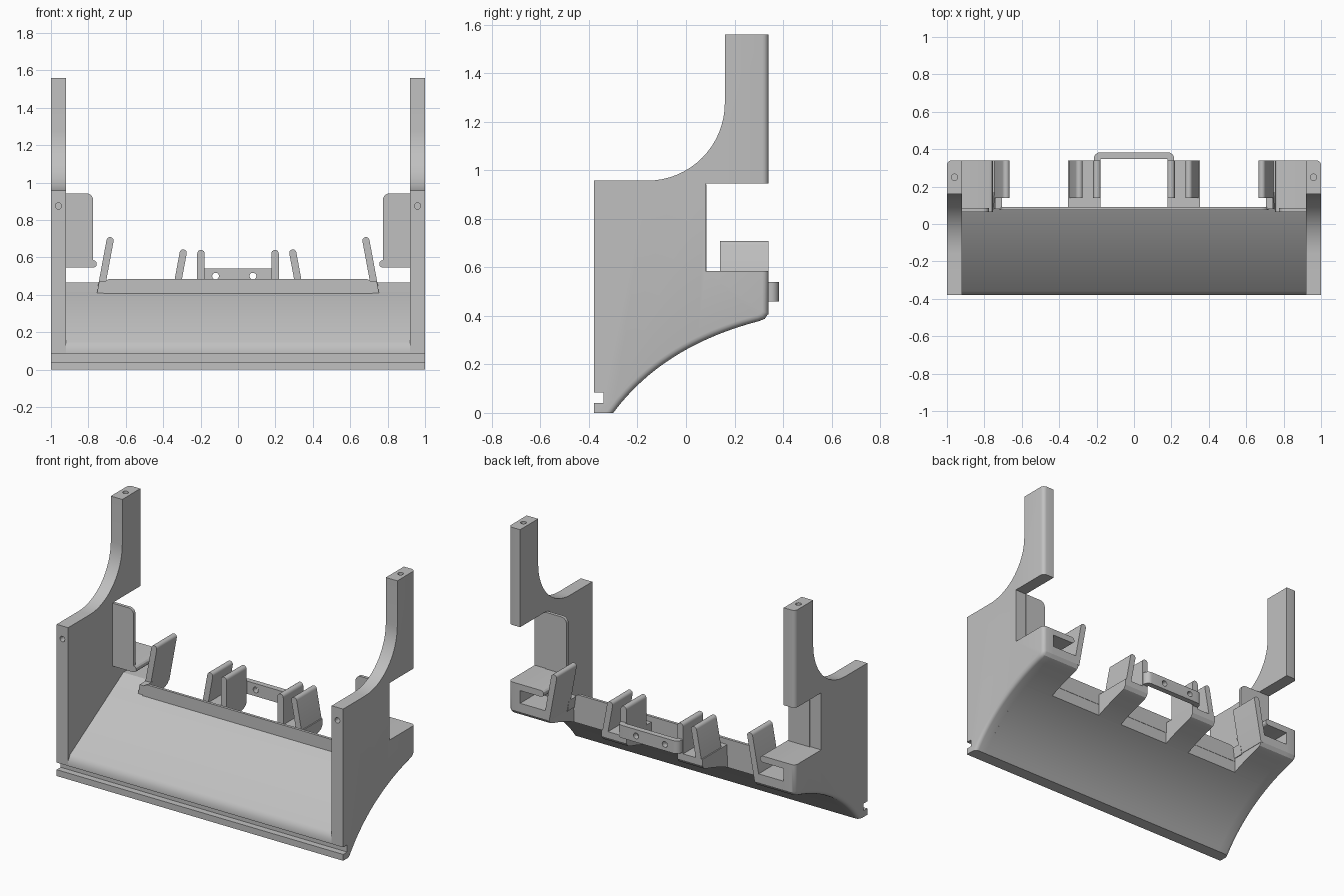
import bpy, bmesh, math
from mathutils import Vector

cube = bpy.data.objects.get("Cube")
if cube:
    bpy.data.objects.remove(cube)

grey = bpy.data.materials.new("plain_grey")
grey.use_nodes = True
grey.diffuse_color = (0.53, 0.53, 0.53, 1)
grey.node_tree.nodes["Principled BSDF"].inputs["Base Color"].default_value = grey.diffuse_color
parts = []


def prism(name, outline, axis, a, b, round_edge=None, radius=0.025):
    """Extrude a 2D outline along an axis from a to b; optionally round chosen edges."""
    place = {"x": lambda p, d: (d, p[0], p[1]),
             "y": lambda p, d: (p[0], d, p[1]),
             "z": lambda p, d: (p[0], p[1], d)}[axis]
    bm = bmesh.new()
    ends = [[bm.verts.new(place(p, d)) for p in outline] for d in (a, b)]
    bm.faces.new(ends[0])
    bm.faces.new(ends[1])
    n = len(outline)
    for i in range(n):
        j = (i + 1) % n
        bm.faces.new((ends[0][i], ends[0][j], ends[1][j], ends[1][i]))
    bmesh.ops.recalc_face_normals(bm, faces=bm.faces)
    if round_edge:
        edges = [e for e in bm.edges if round_edge(e)]
        bmesh.ops.bevel(bm, geom=edges, offset=radius, segments=4, profile=0.5,
                        affect='EDGES', clamp_overlap=False)
        bmesh.ops.recalc_face_normals(bm, faces=bm.faces)
    mesh = bpy.data.meshes.new(name)
    bm.to_mesh(mesh)
    bm.free()
    mesh.materials.append(grey)
    ob = bpy.data.objects.new(name, mesh)
    bpy.context.collection.objects.link(ob)
    parts.append(ob)
    return ob


def arc(cx, cy, r, start, end, steps=6):
    angles = [math.radians(start + (end - start) * i / steps) for i in range(steps + 1)]
    return [(cx + r * math.cos(t), cy + r * math.sin(t)) for t in angles]


def drill(ob, centre, axis, radius, depth):
    """Cut a round hole and drop the cutter."""
    bm = bmesh.new()
    bmesh.ops.create_cone(bm, cap_ends=True, segments=20, radius1=radius,
                          radius2=radius, depth=depth)
    mesh = bpy.data.meshes.new("hole_cutter")
    bm.to_mesh(mesh)
    bm.free()
    cutter = bpy.data.objects.new("hole_cutter", mesh)
    bpy.context.collection.objects.link(cutter)
    cutter.hide_render = True
    cutter.location = centre
    cutter.rotation_euler = Vector((0, 0, 1)).rotation_difference(Vector(axis)).to_euler()
    mod = ob.modifiers.new("hole", 'BOOLEAN')
    mod.operation = 'DIFFERENCE'
    mod.solver = 'EXACT'
    mod.object = cutter
    bpy.context.view_layer.objects.active = ob
    bpy.ops.object.modifier_apply(modifier=mod.name)
    bpy.data.objects.remove(cutter)


def low(y):
    """Height of the curved underside at depth y."""
    t = (-0.408 + math.sqrt(0.1665 + 0.768 * (y + 0.3))) / 0.384
    return max(0, 0.55 * t - 0.172 * t * t)


def underside(y0, y1, steps):
    ys = [y0 + (y1 - y0) * i / steps for i in range(steps + 1)]
    return [(y, low(y)) for y in ys]


BACK = 0.34
heel = [(0.325, 0.388), (BACK, 0.41)]
groove = [(-0.38, 0.085), (-0.34, 0.085), (-0.34, 0.04), (-0.38, 0.04)]

# Side panels: notched back, concave front shoulder, rounded outer rear edges
panel = ([(-0.38, 0)] + underside(-0.3, 0.3, 20) + heel
         + [(BACK, 0.585), (0.08, 0.585), (0.08, 0.945), (BACK, 0.945), (BACK, 1.56), (0.16, 1.56)]
         + arc(-0.16, 1.277, 0.32, 0, -90, 16) + [(-0.38, 0.957)] + groove)


def outer_rear(e):
    if any(abs(v.co.x) < 0.99 for v in e.verts):
        return False
    mid = (e.verts[0].co + e.verts[1].co) / 2
    on_back = all(v.co.y > 0.29 for v in e.verts) and (mid.y > 0.335 or mid.z < 0.42)
    return on_back or (-0.3 < mid.y < 0.31 and mid.z < low(mid.y) + 0.02)


def fin(name, x0, z0, x1, z1, half, y0):
    """Upright blade with a rounded top, running front to back."""
    lean = math.degrees(math.atan2(z1 - z0, x1 - x0))
    tip = arc(x1, z1, half, lean - 90, lean + 90, 8)
    foot = [(x0 + x - x1, z0 + z - z1) for x, z in (tip[-1], tip[0])]
    return prism(name, tip + foot, "y", y0, BACK)


for side, s in (("left", 1), ("right", -1)):
    ob = prism(side + "_side_panel", panel, "x", s * 0.92, s, outer_rear)
    drill(ob, (s * 0.96, -0.38, 0.875), (0, 1, 0), 0.017, 0.2)
    drill(ob, (s * 0.96, 0.25, 1.56), (0, 0, 1), 0.017, 0.2)

    # Rear side pocket: floor, shelf, backing plate and leaning blade
    floor = underside(0.07, 0.3, 8) + heel + [(BACK, 0.465), (0.17, 0.465), (0.07, 0.404)]
    prism(side + "_pocket_floor", floor, "x", s * 0.72, s * 0.92)
    shelf = [(0.92, 0.545), (0.92, 0.585)] + arc(0.775, 0.565, 0.02, 90, 270)
    prism(side + "_shelf", [(s * x, z) for x, z in shelf], "y", 0.065, BACK)
    plate = [(0.922, 0.57), (0.922, 0.942)] + arc(0.81, 0.907, 0.035, 90, 180) + [(0.775, 0.57)]
    prism(side + "_backing_plate", [(s * x, z) for x, z in plate], "y", 0.065, 0.085)
    fin(side + "_pocket_blade", s * 0.736, 0.41, s * 0.684, 0.69, 0.019, 0.14)
    prism(side + "_blade_foot", [(s * 0.715, 0.40), (s * 0.755, 0.40), (s * 0.743, 0.47),
                                 (s * 0.705, 0.47)], "y", 0.08, 0.16)

    # Central clip: curved floor, upright blade, leaning blade
    clip = underside(0.08, 0.3, 8) + heel + [(BACK, 0.45), (0.08, 0.45)]
    prism(side + "_clip_floor", clip, "x", s * 0.178, s * 0.352)
    fin(side + "_clip_inner_blade", s * 0.198, 0.41, s * 0.198, 0.62, 0.02, 0.14)
    fin(side + "_clip_outer_blade", s * 0.331, 0.42, s * 0.293, 0.624, 0.019, 0.14)

# Sloping tray with the curved underside
tray = ([(-0.38, 0)] + underside(-0.3, 0.09, 14)
        + [(0.09, 0.416), (0.075, 0.408), (-0.36, 0.15), (-0.38, 0.115)] + groove)
prism("sloping_tray", tray, "x", -0.92, 0.92)

# Raised lip along the back of the tray
lip = ([(-0.72, 0.38), (0.72, 0.38)] + arc(0.68, 0.445, 0.04, 0, 90)
       + arc(-0.68, 0.445, 0.04, 90, 180))
prism("rear_lip", lip, "y", 0.075, 0.092)

# Strap joining the two clips at the back, with two screw holes
strap = ([(0.215, 0.31)] + arc(0.18, 0.348, 0.035, 0, 90) + arc(-0.18, 0.348, 0.035, 90, 180)
         + [(-0.215, 0.31), (-0.18, 0.31), (-0.18, 0.348), (0.18, 0.348), (0.18, 0.31)])
strap_ob = prism("rear_strap", strap, "z", 0.46, 0.54)
for x in (-0.12, 0.08):
    drill(strap_ob, (x, 0.365, 0.5), (0, 1, 0), 0.018, 0.2)

# Smooth the curves and keep the corners crisp
bpy.ops.object.select_all(action='DESELECT')
for ob in parts:
    ob.select_set(True)
bpy.context.view_layer.objects.active = parts[0]
bpy.ops.object.shade_smooth_by_angle(angle=math.radians(30))
